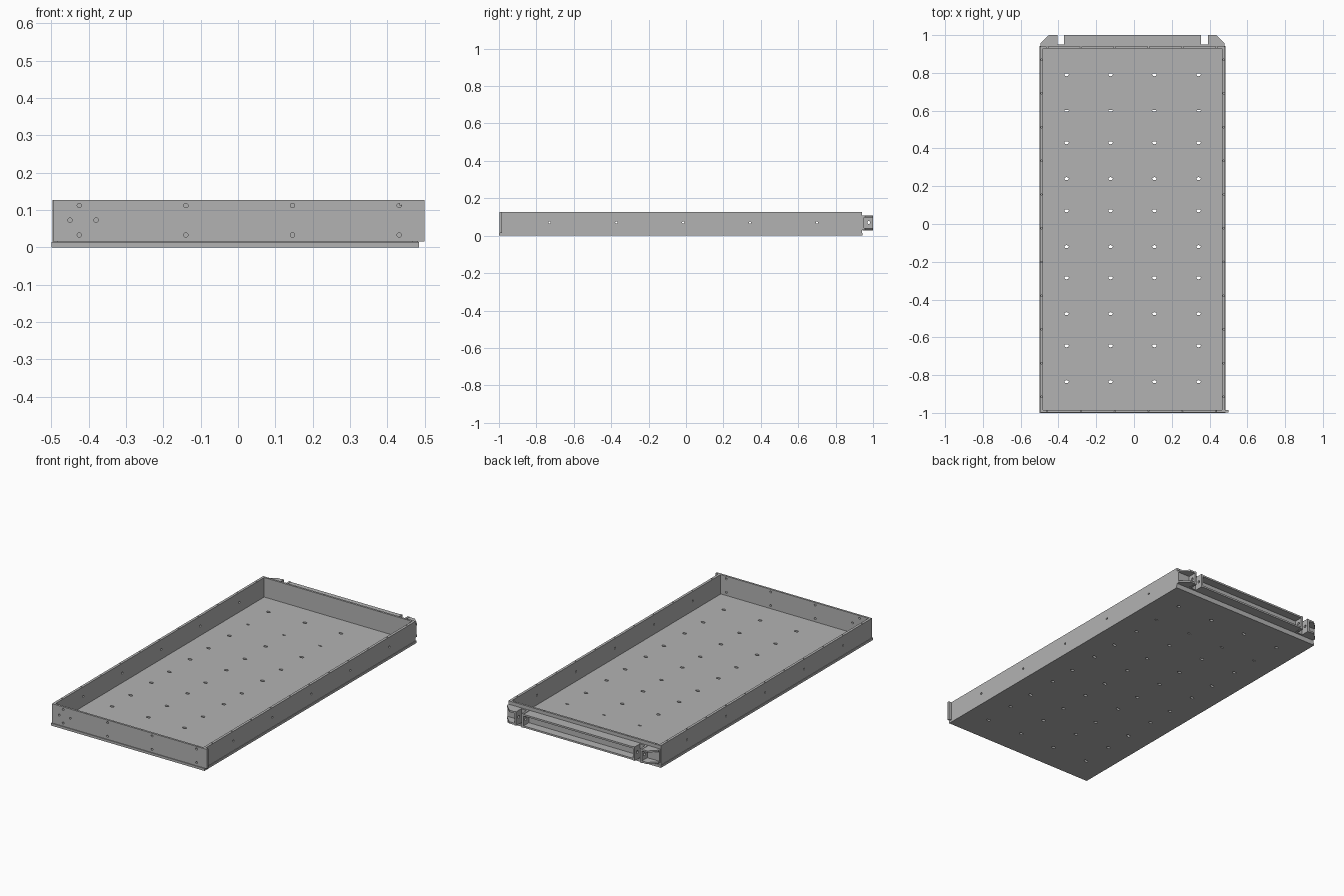
import bpy, bmesh, math
from mathutils import Matrix, Vector

if "Cube" in bpy.data.objects:
    bpy.data.objects.remove(bpy.data.objects["Cube"])

grey = bpy.data.materials.new("mid grey")
grey.diffuse_color = (0.45, 0.45, 0.45, 1)
grey.use_nodes = True
grey.node_tree.nodes["Principled BSDF"].inputs["Base Color"].default_value = grey.diffuse_color


def finish(name, bm):
    bmesh.ops.recalc_face_normals(bm, faces=bm.faces)
    me = bpy.data.meshes.new(name)
    bm.to_mesh(me)
    bm.free()
    me.materials.append(grey)
    ob = bpy.data.objects.new(name, me)
    bpy.context.collection.objects.link(ob)
    return ob


def box(name, x0, x1, y0, y1, z0, z1):
    bm = bmesh.new()
    size = Matrix.Diagonal((x1 - x0, y1 - y0, z1 - z0, 1))
    place = Matrix.Translation(((x0 + x1) / 2, (y0 + y1) / 2, (z0 + z1) / 2))
    bmesh.ops.create_cube(bm, size=1, matrix=place @ size)
    return finish(name, bm)


def prism(name, outline, z0, z1):
    bm = bmesh.new()
    face = bm.faces.new([bm.verts.new((x, y, z0)) for x, y in outline])
    new = bmesh.ops.extrude_face_region(bm, geom=[face])["geom"]
    bmesh.ops.translate(bm, vec=(0, 0, z1 - z0),
                        verts=[v for v in new if isinstance(v, bmesh.types.BMVert)])
    return finish(name, bm)


def drill(ob, holes):
    """Cut holes, each given as (centre, axis, radius a, radius b, length)."""
    bm = bmesh.new()
    turn = {"x": Matrix.Rotation(math.pi / 2, 4, "Y"),
            "y": Matrix.Rotation(math.pi / 2, 4, "X"), "z": Matrix()}
    for centre, axis, a, b, length in holes:
        bmesh.ops.create_cone(bm, cap_ends=True, segments=12, radius1=1, radius2=1, depth=length,
                              matrix=Matrix.Translation(Vector(centre)) @ turn[axis]
                              @ Matrix.Diagonal((a, b, 1, 1)))
    cutter = finish(ob.name + "_cutter", bm)
    cutter.hide_render = True
    mod = ob.modifiers.new("holes", "BOOLEAN")
    mod.operation, mod.solver, mod.object = "DIFFERENCE", "EXACT", cutter
    bpy.context.view_layer.objects.active = ob
    bpy.ops.object.modifier_apply(modifier=mod.name)
    bpy.data.objects.remove(cutter)


TOP, BASE = 0.127, 0.014
CX = -0.0075                      # centre line of the tray body
screw_y = [-0.915 + 0.1785 * i for i in range(11)]
screw_x = [-0.46 + 0.179 * i for i in range(6)]

# Base plate with a grid of oval holes
base = box("base_plate", -0.5, 0.485, -1.0, 0.943, 0, BASE)
rows = [0.79, 0.60, 0.43, 0.24, 0.07, -0.12, -0.285, -0.475, -0.645, -0.835]
drill(base, [((x, y, 0.007), "z", 0.012, 0.004 if y == 0.60 else 0.008, 0.05)
             for x in (-0.357, -0.124, 0.108, 0.342) for y in rows])

# Long side walls with bolt holes and blind screw holes on the top edge
for name, x0, x1 in (("left_wall", -0.497, -0.482), ("right_wall", 0.467, 0.482)):
    wall = box(name, x0, x1, -0.985, 0.941, BASE, TOP)
    xm = (x0 + x1) / 2
    drill(wall, [((xm, -0.73 + 0.3575 * i, 0.07), "x", 0.006, 0.006, 0.05) for i in range(5)]
          + [((xm, y, TOP), "z", 0.004, 0.004, 0.03) for y in screw_y])

# Back wall
back = box("back_wall", -0.482, 0.467, 0.929, 0.941, BASE, TOP)
drill(back, [((x, 0.935, TOP), "z", 0.004, 0.004, 0.03) for x in screw_x])

# Front panel, shifted slightly sideways
front = box("front_panel", -0.495, 0.5, -0.997, -0.985, BASE + 0.001, TOP)
drill(front, [((-0.425 + 0.2855 * i, -0.99, z), "y", 0.006, 0.006, 0.05)
              for i in range(4) for z in (0.033, 0.112)]
      + [((x, -0.99, 0.073), "y", 0.006, 0.006, 0.05) for x in (-0.45, -0.38)]
      + [((x, -0.991, TOP), "z", 0.003, 0.003, 0.03) for x in screw_x])

# Rear channel rail: web plus upper and lower flanges
box("rail_web", -0.495, 0.48, 0.941, 0.951, 0.03, 0.107)
for level, z0, z1 in (("lower", 0.03, 0.040), ("upper", 0.097, 0.107)):
    box(level + "_rail_flange", -0.365, 0.343, 0.951, 1.0, z0, z1)
    for side, s in (("left", -1), ("right", 1)):
        outer, inner = CX + s * 0.4875, CX + s * 0.408
        prism(f"{side}_{level}_end_flange",
              [(inner, 0.951), (outer, 0.951), (outer, 0.957),
               (CX + s * 0.443, 1.0), (inner, 1.0)], z0, z1)

# Pairs of drilled bracket cheeks beside the open slots
for side, s in (("left", -1), ("right", 1)):
    for part, d in (("inner", 0.3575), ("outer", 0.404)):
        x = CX + s * d
        cheek = box(f"{side}_{part}_bracket_cheek", x - 0.006, x + 0.006, 0.945, 1.0, 0.028, 0.109)
        drill(cheek, [((x, 0.977, 0.07), "x", 0.008, 0.008, 0.05)])
